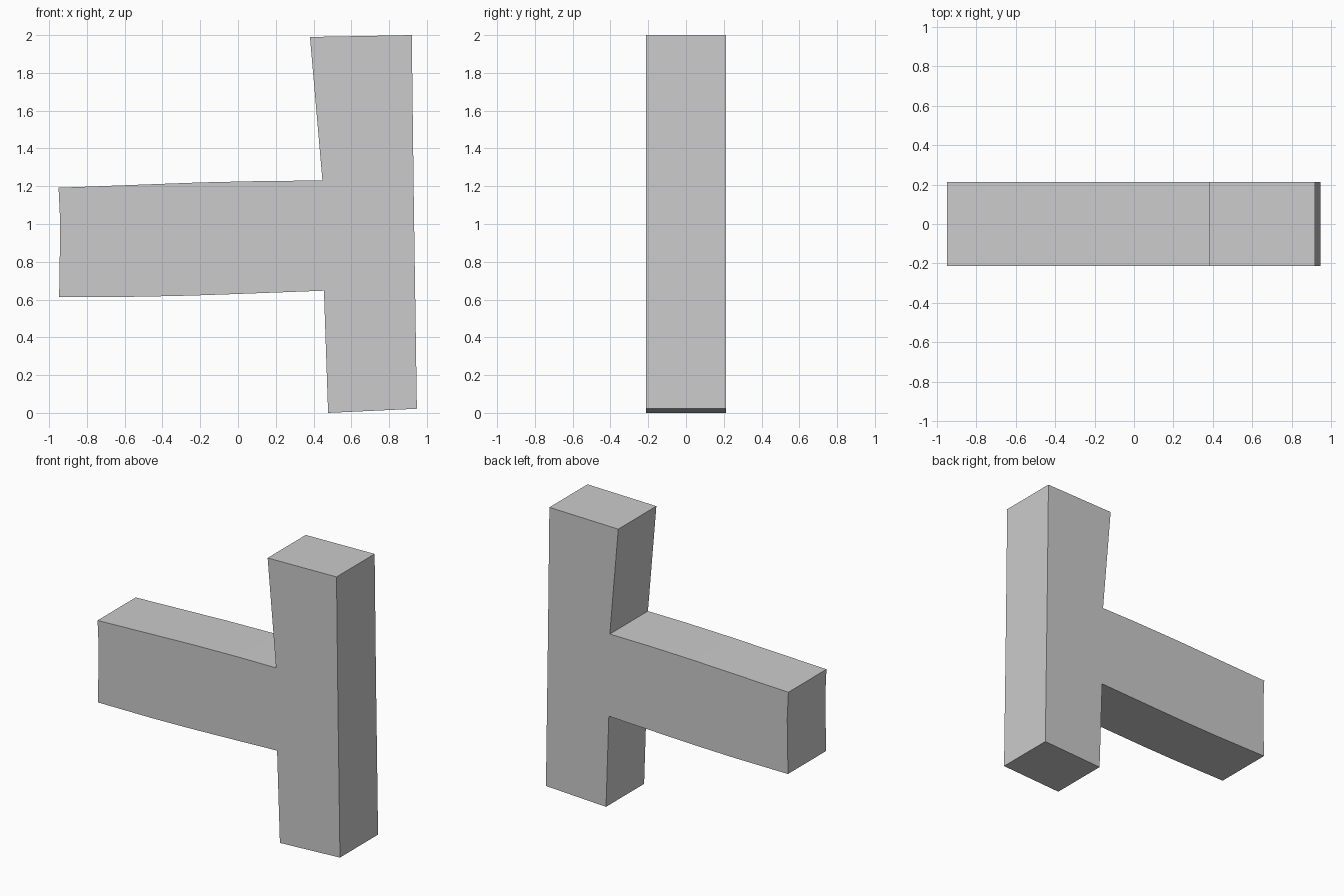
import bpy, bmesh

if "Cube" in bpy.data.objects:
    bpy.data.objects.remove(bpy.data.objects["Cube"])

HALF_DEPTH = 0.213

# Slightly skewed T outline in the XZ plane
profile = [
    (0.477, 0.0), (0.947, 0.022), (0.931, 1.1), (0.92, 2.0), (0.381, 1.99),
    (0.447, 1.23), (0.15, 1.228), (-0.2, 1.22), (-0.55, 1.207), (-0.95, 1.192),
    (-0.941, 1.0), (-0.947, 0.613), (-0.52, 0.615), (-0.25, 0.621),
    (0.01, 0.63), (0.455, 0.647),
]

# Front face, extruded straight back
bm = bmesh.new()
face = bm.faces.new([bm.verts.new((x, -HALF_DEPTH, z)) for x, z in profile])
ext = bmesh.ops.extrude_face_region(bm, geom=[face], use_keep_orig=True)
back = [v for v in ext["geom"] if isinstance(v, bmesh.types.BMVert)]
bmesh.ops.translate(bm, verts=back, vec=(0, 2 * HALF_DEPTH, 0))
bmesh.ops.recalc_face_normals(bm, faces=bm.faces)

mesh = bpy.data.meshes.new("post_with_side_arm")
bm.to_mesh(mesh)
bm.free()
obj = bpy.data.objects.new("post_with_side_arm", mesh)
bpy.context.collection.objects.link(obj)
